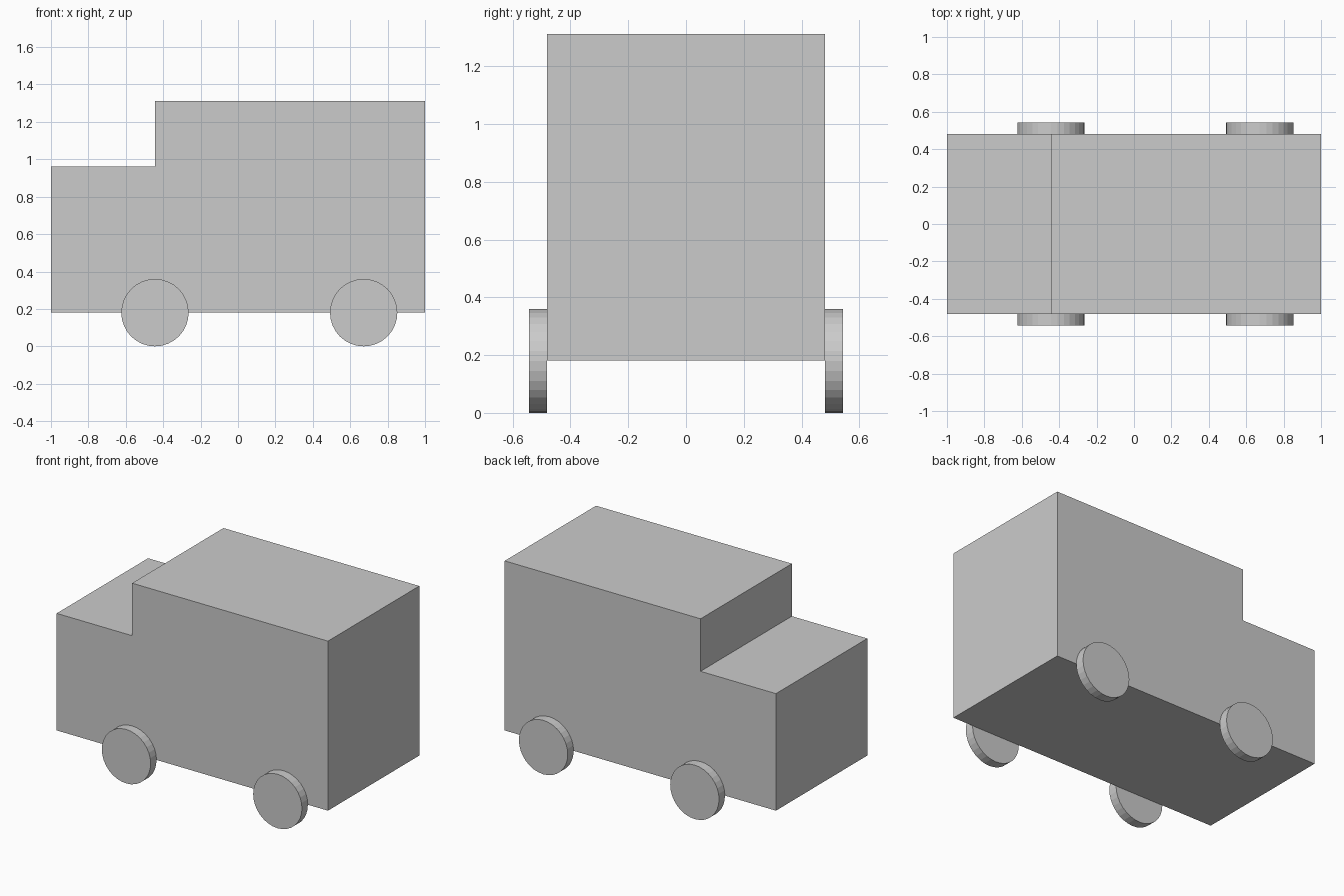
import bpy
import bmesh
import math

if "Cube" in bpy.data.objects:
    bpy.data.objects.remove(bpy.data.objects["Cube"])

HALF_W = 0.481
WHEEL_R = 0.18
WHEEL_W = 0.062


def extrude_profile(name, profile, y0, y1):
    """Extrude an (x, z) outline along y into a closed solid."""
    bm = bmesh.new()
    face = bm.faces.new([bm.verts.new((x, y0, z)) for x, z in profile])
    ext = bmesh.ops.extrude_face_region(bm, geom=[face])
    verts = [g for g in ext["geom"] if isinstance(g, bmesh.types.BMVert)]
    bmesh.ops.translate(bm, vec=(0, y1 - y0, 0), verts=verts)
    bmesh.ops.recalc_face_normals(bm, faces=bm.faces)
    mesh = bpy.data.meshes.new(name)
    bm.to_mesh(mesh)
    bm.free()
    obj = bpy.data.objects.new(name, mesh)
    bpy.context.collection.objects.link(obj)
    return obj


# Van body: low bonnet stepping up to a tall box
extrude_profile("van_body", [
    (-1, 0.181), (1, 0.181), (1, 1.311),
    (-0.444, 1.311), (-0.444, 0.961), (-1, 0.961),
], -HALF_W, HALF_W)

# Four wheels sitting against the body sides
for end, x in (("front", -0.444), ("rear", 0.672)):
    for side, s in (("near", -1), ("far", 1)):
        bpy.ops.mesh.primitive_cylinder_add(
            vertices=32, radius=WHEEL_R, depth=WHEEL_W,
            location=(x, s * (HALF_W + WHEEL_W / 2), WHEEL_R),
            rotation=(math.pi / 2, 0, 0))
        bpy.context.object.name = f"{end}_wheel_{side}"
